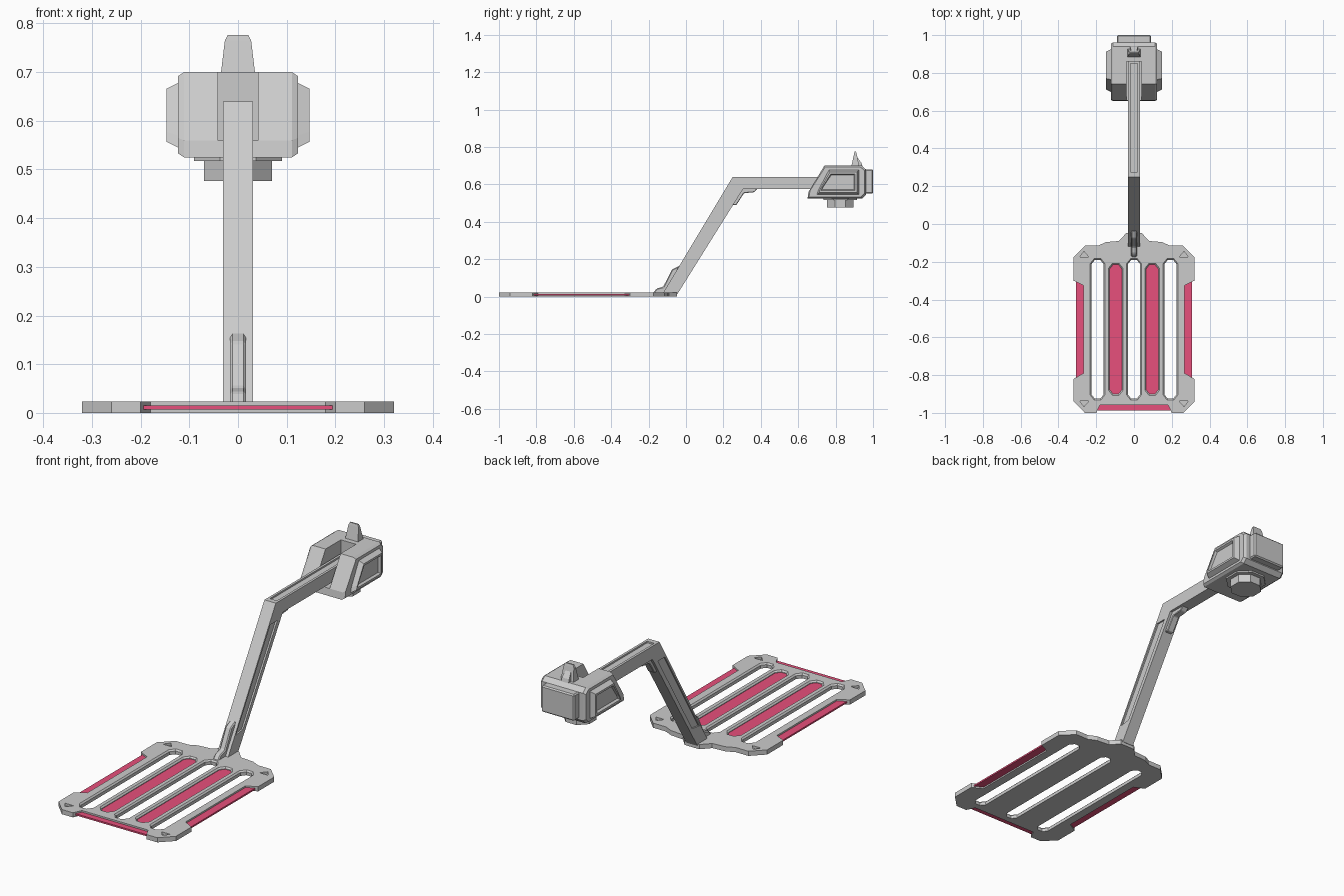
import bpy, bmesh, math
from mathutils import Vector

if "Cube" in bpy.data.objects:
    bpy.data.objects.remove(bpy.data.objects["Cube"])

pink = bpy.data.materials.new("pink")
pink.diffuse_color = (0.8, 0.08, 0.2, 1)
pink.use_nodes = True
pink.node_tree.nodes["Principled BSDF"].inputs["Base Color"].default_value = pink.diffuse_color


def loft(name, rings, mat=None):
    """Skin a solid through equal-length rings of points and cap its ends."""
    bm = bmesh.new()
    vs = [[bm.verts.new(p) for p in r] for r in rings]
    n = len(vs[0])
    for a, b in zip(vs, vs[1:]):
        for i in range(n):
            j = (i + 1) % n
            bm.faces.new((a[i], a[j], b[j], b[i]))
    bm.faces.new(vs[0])
    bm.faces.new(vs[-1])
    bmesh.ops.recalc_face_normals(bm, faces=bm.faces)
    me = bpy.data.meshes.new(name)
    bm.to_mesh(me)
    bm.free()
    ob = bpy.data.objects.new(name, me)
    bpy.context.collection.objects.link(ob)
    if mat:
        me.materials.append(mat)
    return ob


def side(name, pts, x0, x1):
    """Extrude a (y, z) profile along x."""
    return loft(name, [[(x, y, z) for y, z in pts] for x in (x0, x1)])


def flat(name, pts, z0, z1, mat=None):
    """Extrude an (x, y) outline along z."""
    return loft(name, [[(x, y, z) for x, y in pts] for z in (z0, z1)], mat)


def box(name, x0, x1, y0, y1, z0, z1, mat=None):
    return flat(name, [(x0, y0), (x1, y0), (x1, y1), (x0, y1)], z0, z1, mat)


def apply(ob, mod):
    bpy.context.view_layer.objects.active = ob
    bpy.ops.object.modifier_apply(modifier=mod.name)


def cut(ob, cutter):
    cutter.hide_render = True
    m = ob.modifiers.new("cut", 'BOOLEAN')
    m.operation, m.solver, m.object = 'DIFFERENCE', 'EXACT', cutter
    apply(ob, m)
    bpy.data.objects.remove(cutter)


def bevel(ob, w):
    m = ob.modifiers.new("bevel", 'BEVEL')
    m.width, m.segments = w, 1
    apply(ob, m)


def slot(cx, y0, y1, hw, z):
    """Ring of a slot with clipped ends."""
    c, e = hw * 0.45, hw * 0.7
    return [(cx - c, y0, z), (cx + c, y0, z), (cx + hw, y0 + e, z), (cx + hw, y1 - e, z),
            (cx + c, y1, z), (cx - c, y1, z), (cx - hw, y1 - e, z), (cx - hw, y0 + e, z)]


def inset(pts, d):
    """Shrink a convex profile towards its middle by about d on every side."""
    ys, zs = [p[0] for p in pts], [p[1] for p in pts]
    cy, cz = (min(ys) + max(ys)) / 2, (min(zs) + max(zs)) / 2
    sy, sz = 1 - 2 * d / (max(ys) - min(ys)), 1 - 2 * d / (max(zs) - min(zs))
    return [(cy + (y - cy) * sy, cz + (z - cz) * sz) for y, z in pts]


def ring(x, pts):
    return [(x, y, z) for y, z in pts]


# platform plate: half outline, mirrored
T = 0.023
half = [(0.04, -0.047), (0.08, -0.09), (0.15, -0.096), (0.19, -0.115), (0.26, -0.115), (0.32, -0.175),
        (0.32, -0.30), (0.268, -0.325), (0.268, -0.79), (0.32, -0.82), (0.32, -0.94), (0.26, -1.0),
        (0.20, -1.0), (0.18, -0.957)]
plate = flat("platform_plate", half + [(-x, y) for x, y in reversed(half)], 0, T)

# three open slots and two blind slots with pink floors
for i in range(-2, 3):
    cx, blind = i * 0.0965, i % 2
    y0, y1, zb = (-0.90, -0.215, 0.010) if blind else (-0.925, -0.19, -0.02)
    b = 0.007
    cut(plate, loft("slot_cutter", [
        slot(cx, y0, y1, 0.032, zb), slot(cx, y0, y1, 0.032, T - b),
        slot(cx, y0 - b, y1 + b, 0.032 + b, T), slot(cx, y0 - b, y1 + b, 0.032 + b, T + 0.02)]))
    if blind:
        loft("slot_floor", [slot(cx, y0, y1, 0.032, z) for z in (0.0095, 0.013)], pink)

# triangular corner pits
for sx in (-1, 1):
    for cy, sy in ((-0.167, 1), (-0.945, -1)):
        tri = [(sx * (0.265 + dx), cy + sy * dy) for dx, dy in ((-0.026, -0.008), (0.022, -0.008), (0.0, 0.022))]
        cut(plate, flat("pit_cutter", tri, 0.011, 0.05))

# pink edge strips
for s in (-1, 1):
    box("side_strip", *sorted((s * 0.25, s * 0.308)), -0.815, -0.305, 0.007, 0.015, pink)
box("front_strip", -0.195, 0.195, -0.987, -0.94, 0.007, 0.015, pink)

# bent arm with side recesses and a top channel
arm = side("arm", [(-0.125, 0.015), (0.25, 0.64), (0.86, 0.64), (0.86, 0.575), (0.305, 0.575), (-0.045, 0.015)],
           -0.031, 0.031)
for s in (-1, 1):
    cut(arm, side("recess_cutter", [(-0.06, 0.108), (0.208, 0.55), (0.262, 0.55), (-0.005, 0.115)],
                  *sorted((s * 0.023, s * 0.05))))
cut(arm, box("channel_cutter", -0.019, 0.019, 0.275, 0.85, 0.632, 0.70))

# ribs in front of the foot and under the elbow
foot = side("foot_rib", [(-0.18, 0.015), (-0.157, 0.043), (-0.122, 0.052), (-0.075, 0.145), (-0.035, 0.165),
                         (-0.09, 0.015)], -0.016, 0.016)
bevel(foot, 0.005)
gusset = side("elbow_gusset", [(0.21, 0.49), (0.27, 0.49), (0.31, 0.553), (0.365, 0.558), (0.385, 0.58),
                               (0.28, 0.60)], -0.018, 0.018)
bevel(gusset, 0.003)

# head body, notched where the arm enters
prof = [(0.65, 0.525), (0.655, 0.56), (0.74, 0.70), (0.94, 0.70), (0.962, 0.68), (0.962, 0.545), (0.942, 0.525)]
small = inset(prof, 0.008)
head = loft("head", [ring(-0.123, small), ring(-0.111, prof), ring(0.111, prof), ring(0.123, small)])
cut(head, box("notch_cutter", -0.041, 0.041, 0.60, 0.86, 0.56, 0.80))

# framed side panels
panel = [(0.70, 0.545), (0.708, 0.57), (0.765, 0.678), (0.925, 0.678), (0.925, 0.545)]
for s in (-1, 1):
    a, b, c = inset(panel, 0.012), inset(panel, 0.022), inset(panel, 0.028)
    loft("side_panel", [ring(s * 0.11, panel), ring(s * 0.123, panel), ring(s * 0.147, a),
                        ring(s * 0.147, b), ring(s * 0.136, c)])

# back block
back = box("back_block", -0.09, 0.09, 0.94, 1.0, 0.55, 0.68)
bevel(back, 0.006)

# top fin with a small rear panel
loft("top_fin", [[(-w, y0, z), (w, y0, z), (w, y1, z), (-w, y1, z)] for w, y0, y1, z in
                 ((0.036, 0.883, 0.928, 0.69), (0.027, 0.899, 0.912, 0.765), (0.021, 0.902, 0.909, 0.776))])
loft("fin_panel", [[(-w, 0.90, z), (w, 0.90, z), (w, y1, z), (-w, y1, z)] for w, y1, z in
                   ((0.02, 0.945, 0.69), (0.02, 0.938, 0.715), (0.014, 0.915, 0.745))])

# octagonal lens below the head
def octagon(apothem, z):
    r = apothem / math.cos(math.pi / 8)
    return [(r * math.cos(a), 0.825 + r * math.sin(a), z)
            for a in (math.pi / 8 + k * math.pi / 4 for k in range(8))]

loft("lens_collar", [octagon(0.09, 0.53), octagon(0.09, 0.517)])
loft("lens", [octagon(0.07, 0.53), octagon(0.07, 0.476)])
